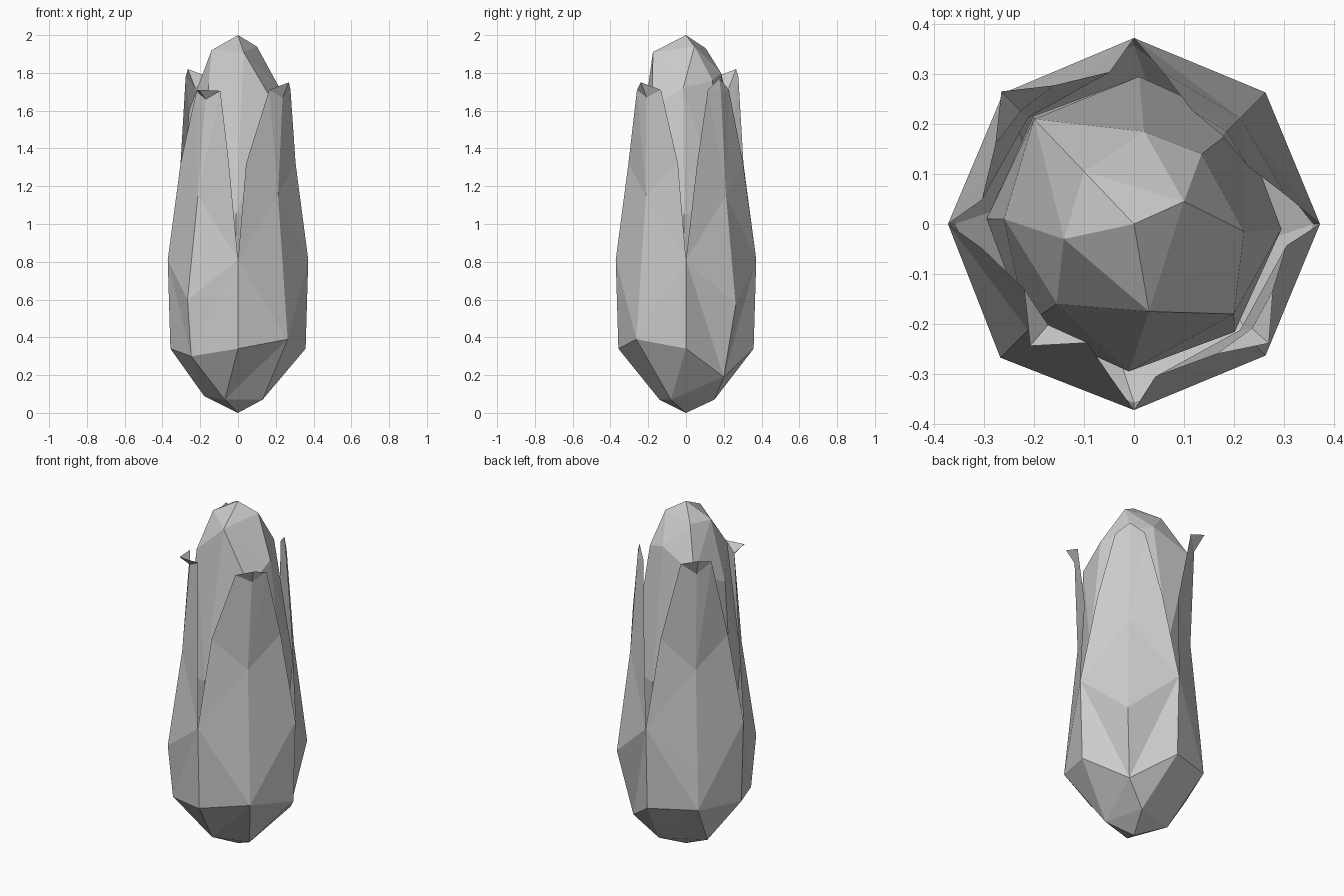
import bpy, bmesh
from math import radians, cos, sin

cube = bpy.data.objects.get("Cube")
if cube:
    bpy.data.objects.remove(cube, do_unlink=True)

GREY = (0.6, 0.6, 0.6, 1)
mat = bpy.data.materials.new("plain grey")
mat.use_nodes = True
mat.diffuse_color = GREY
mat.node_tree.nodes["Principled BSDF"].inputs["Base Color"].default_value = GREY


def polar(angle, r, z):
    a = radians(angle)
    return (r * cos(a), r * sin(a), z)


def finish(bm, name):
    bmesh.ops.remove_doubles(bm, verts=bm.verts[:], dist=0.0005)
    bmesh.ops.recalc_face_normals(bm, faces=bm.faces[:])
    mesh = bpy.data.meshes.new(name)
    bm.to_mesh(mesh)
    bm.free()
    mesh.materials.append(mat)
    obj = bpy.data.objects.new(name, mesh)
    bpy.context.collection.objects.link(obj)
    return obj


def add_faces(bm, *faces):
    for points in faces:
        bm.faces.new([bm.verts.new(p) for p in points])


# Cob: faceted hull with an irregular crown
crown = [(0, 0, 2), (-.1, .105, 1.93), (.1, .045, 1.94), (-.14, -.03, 1.92), (.03, -.175, 1.91)]
shoulder = [(-.2, .21, 1.7), (.02, .185, 1.8), (.135, .14, 1.76), (.22, -.015, 1.72),
            (.2, -.18, 1.62), (-.155, -.16, 1.74), (-.26, .01, 1.6)]
bm = bmesh.new()
for p in crown + shoulder:
    bm.verts.new(p)
for i in range(8):
    bm.verts.new(polar(45 * i - 2, .295, 1.05))
    bm.verts.new(polar(45 * i - 2, .24, .45))
bmesh.ops.convex_hull(bm, input=bm.verts[:])
finish(bm, "cob")

# Husk base: twisted cup that closes to a point
seams = [polar(90 * k, .358, .34) for k in range(4)]
foot = [(.13, -.08, .07), (.07, .15, .07), (-.18, .06, .09), (-.07, -.14, .07)]
ridge_sizes = [(.283, .19), (.37, .36), (.35, .3), (.372, .39)]
ridges = [polar(90 * k + 45, r, z) for k, (r, z) in enumerate(ridge_sizes)]
bm = bmesh.new()
for k in range(4):
    n = (k + 1) % 4
    add_faces(bm, (seams[k], ridges[k], foot[k]), (ridges[k], seams[n], foot[n]),
              (ridges[k], foot[n], foot[k]), (foot[k], foot[n], (0, 0, 0)))
finish(bm, "husk_base")


# Husk leaves: ridged blades with a small flap at the tip
def leaf(name, k, belly, edge, twist, half, corner, tip, bend):
    a = 90 * k + 45
    bm = bmesh.new()
    low, belly, waist = ridges[k], polar(a, *belly), polar(a, .3, 1.15)
    neck, point = polar(a + twist, *bend), polar(a + twist, *tip)
    for side, root in ((-1, seams[k]), (1, seams[(k + 1) % 4])):
        seam = polar(a + 45 * side, .372, .81)
        rim = polar(a + edge * side, .308, 1.32)
        end = polar(a + twist + half * side, *corner)
        add_faces(bm, (low, root, seam), (low, seam, belly), (belly, seam, waist),
                  (waist, seam, rim), (waist, rim, end), (waist, end, neck),
                  (neck, end, point))
    finish(bm, name)


leaf("back_left_leaf", 0, (.372, .57), 34, 0, 18, (.255, 1.71), (.25, 1.77), (.262, 1.69))
leaf("back_right_leaf", 1, (.35, .6), 36, 0, 15, (.32, 1.78), (.375, 1.82), (.32, 1.72))
leaf("front_right_leaf", 2, (.378, .6), 36, 4.6, 19, (.255, 1.705), (.32, 1.71), (.265, 1.66))
leaf("front_left_leaf", 3, (.352, .6), 37, 3.5, 16, (.308, 1.71), (.36, 1.75), (.315, 1.67))
